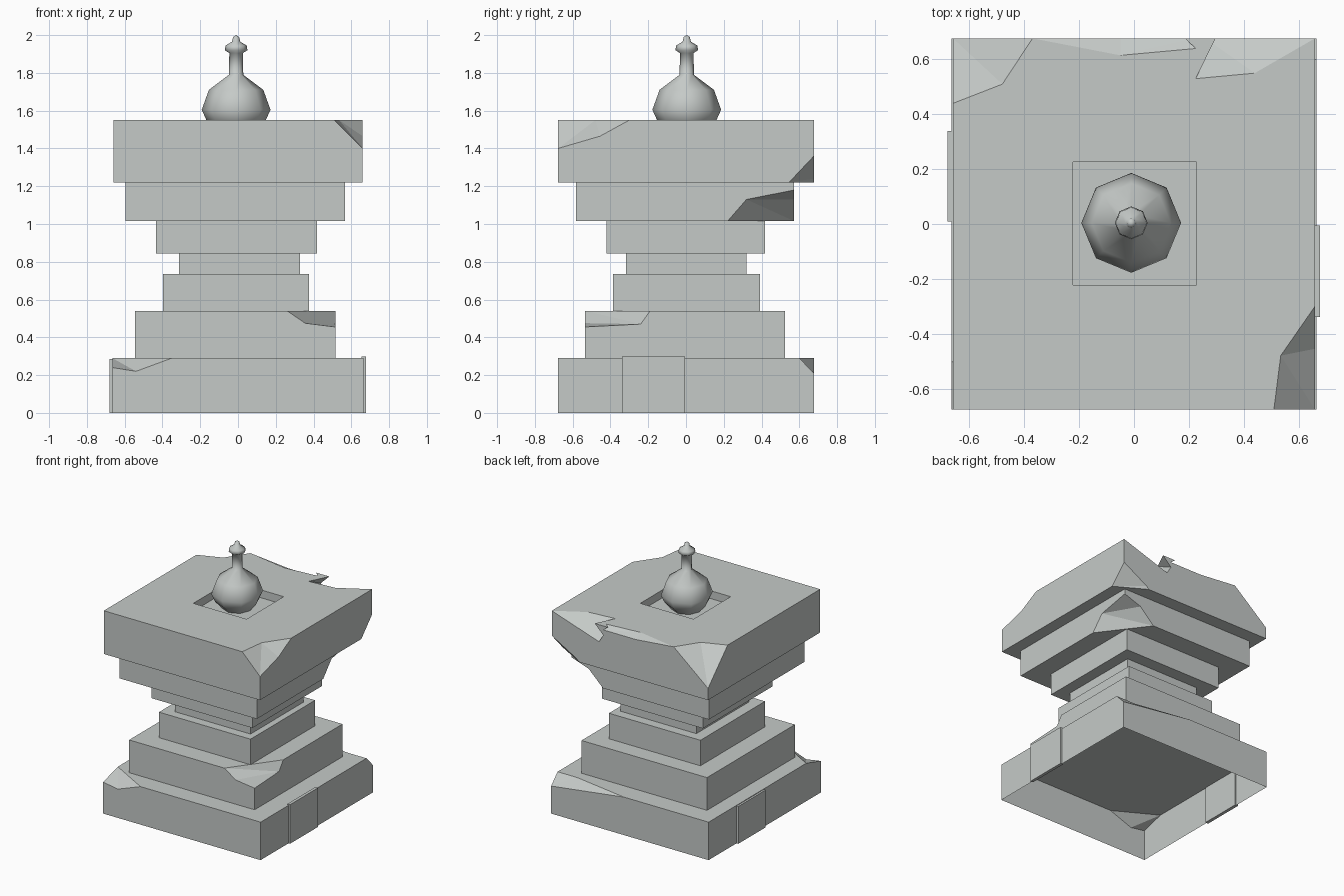
import bpy, bmesh, math
from mathutils import Vector

if "Cube" in bpy.data.objects:
    bpy.data.objects.remove(bpy.data.objects["Cube"])

stone = bpy.data.materials.new("pale_stone")
stone.use_nodes = True
COLOUR = (0.56, 0.59, 0.575, 1)
stone.diffuse_color = COLOUR
stone.node_tree.nodes["Principled BSDF"].inputs["Base Color"].default_value = COLOUR


def make(name, bm):
    bmesh.ops.recalc_face_normals(bm, faces=bm.faces)
    mesh = bpy.data.meshes.new(name)
    bm.to_mesh(mesh)
    bm.free()
    mesh.materials.append(stone)
    obj = bpy.data.objects.new(name, mesh)
    bpy.context.collection.objects.link(obj)
    return obj


def box(name, x0, x1, y0, y1, z0, z1):
    bm = bmesh.new()
    bmesh.ops.create_cube(bm, size=1)
    for v in bm.verts:
        v.co = ((x0, x1)[v.co.x > 0], (y0, y1)[v.co.y > 0], (z0, z1)[v.co.z > 0])
    return make(name, bm)


def subtract(obj, cutter):
    cutter.hide_render = True
    mod = obj.modifiers.new("cut", "BOOLEAN")
    mod.operation = "DIFFERENCE"
    mod.solver = "EXACT"
    mod.object = cutter
    bpy.context.view_layer.objects.active = obj
    bpy.ops.object.modifier_apply(modifier=mod.name)
    bpy.data.objects.remove(cutter)


def chip(obj, outside, *points):
    """Break off the convex lump between the points and a spot outside the block."""
    bm = bmesh.new()
    for p in (outside,) + points:
        bm.verts.new(p)
    hull = bmesh.ops.convex_hull(bm, input=bm.verts)
    loose = [v for v in hull["geom_interior"] if isinstance(v, bmesh.types.BMVert)]
    bmesh.ops.delete(bm, geom=loose, context="VERTS")
    subtract(obj, make("chip_cutter", bm))


# Stacked square tiers
base = box("base_slab", -.665, .665, -.677, .677, 0, .29)
lower = box("lower_step", -.545, .515, -.535, .525, .29, .54)
box("middle_step", -.397, .376, -.386, .393, .54, .735)
box("neck", -.312, .328, -.317, .32, .735, .845)
box("upper_step", -.435, .417, -.422, .418, .845, 1.015)
corbel = box("corbel", -.595, .566, -.582, .573, 1.015, 1.22)
top = box("top_slab", -.66, .66, -.677, .677, 1.22, 1.55)

# Loose facing blocks on the base sides
box("left_facing_block", .655, .678, -.34, -.005, 0, .298)
box("right_facing_block", -.68, -.655, .01, .34, 0, .285)

# Broken corners of the top slab
chip(top, (.76, -.777, 1.65), (.66, -.3, 1.55), (.535, -.48, 1.55),
     (.51, -.677, 1.55), (.66, -.677, 1.4), (.66, -.455, 1.465))
chip(top, (-.76, .777, 1.6), (-.66, .44, 1.55), (-.48, .51, 1.55),
     (-.37, .677, 1.55), (-.52, .677, 1.46), (-.66, .677, 1.31))
chip(top, (.45, .777, 1.65), (.66, .677, 1.55), (.44, .55, 1.55),
     (.225, .53, 1.55), (.225, .677, 1.48), (.26, .677, 1.42))
chip(top, (-.05, .777, 1.65), (.225, .64, 1.55), (.225, .677, 1.52),
     (-.05, .615, 1.55), (-.05, .677, 1.52), (-.37, .677, 1.55))
chip(top, (.76, .777, 1.1), (.66, .677, 1.36), (.66, .545, 1.22),
     (.45, .677, 1.24), (.43, .677, 1.22))

# Broken corners of the lower tiers
chip(corbel, (.7, .7, .93), (.566, .22, 1.015), (.566, .32, 1.13),
     (.566, .573, 1.18), (.42, .573, 1.13), (.3, .573, 1.015))
chip(lower, (.6, -.62, .64), (.26, -.535, .54), (.355, -.535, .475),
     (.515, -.535, .455), (.515, -.24, .47), (.515, -.19, .54), (.42, -.46, .54))
chip(base, (-.76, -.777, .36), (-.665, -.5, .29), (-.58, -.58, .29),
     (-.35, -.677, .29), (-.54, -.677, .22), (-.665, -.677, .24))
chip(base, (.76, .777, .36), (.05, .677, .29), (.665, .677, .21),
     (.665, .6, .29), (.5, .6, .29))

# Open underside of the base
bm = bmesh.new()
bm.from_mesh(base.data)
under = [f for f in bm.faces if f.normal.z < -.9 and f.calc_center_median().z < .01]
bmesh.ops.delete(bm, geom=under, context="FACES_ONLY")
bm.to_mesh(base.data)
bm.free()

# Square socket in the top
subtract(top, box("socket_cutter", -.222, .228, -.222, .226, 1.49, 1.65))

# Eight-sided turned finial
PROFILE = [(.1, 1.485), (.155, 1.545), (.182, 1.605), (.144, 1.71), (.038, 1.79), (.036, 1.905),
           (.06, 1.92), (.056, 1.945), (.022, 1.965), (.016, 1.99), (0, 2)]
bm = bmesh.new()
ring = [bm.verts.new((r, 0, z)) for r, z in PROFILE]
edges = [bm.edges.new(pair) for pair in zip(ring, ring[1:])]
bmesh.ops.spin(bm, geom=ring + edges, cent=(0, 0, 0), axis=(0, 0, 1),
               angle=math.tau, steps=8)
bmesh.ops.remove_doubles(bm, verts=bm.verts, dist=.001)
bmesh.ops.translate(bm, verts=bm.verts, vec=Vector((-.01, .004, 0)))
finial = make("finial", bm)
for face in finial.data.polygons:
    face.use_smooth = True
